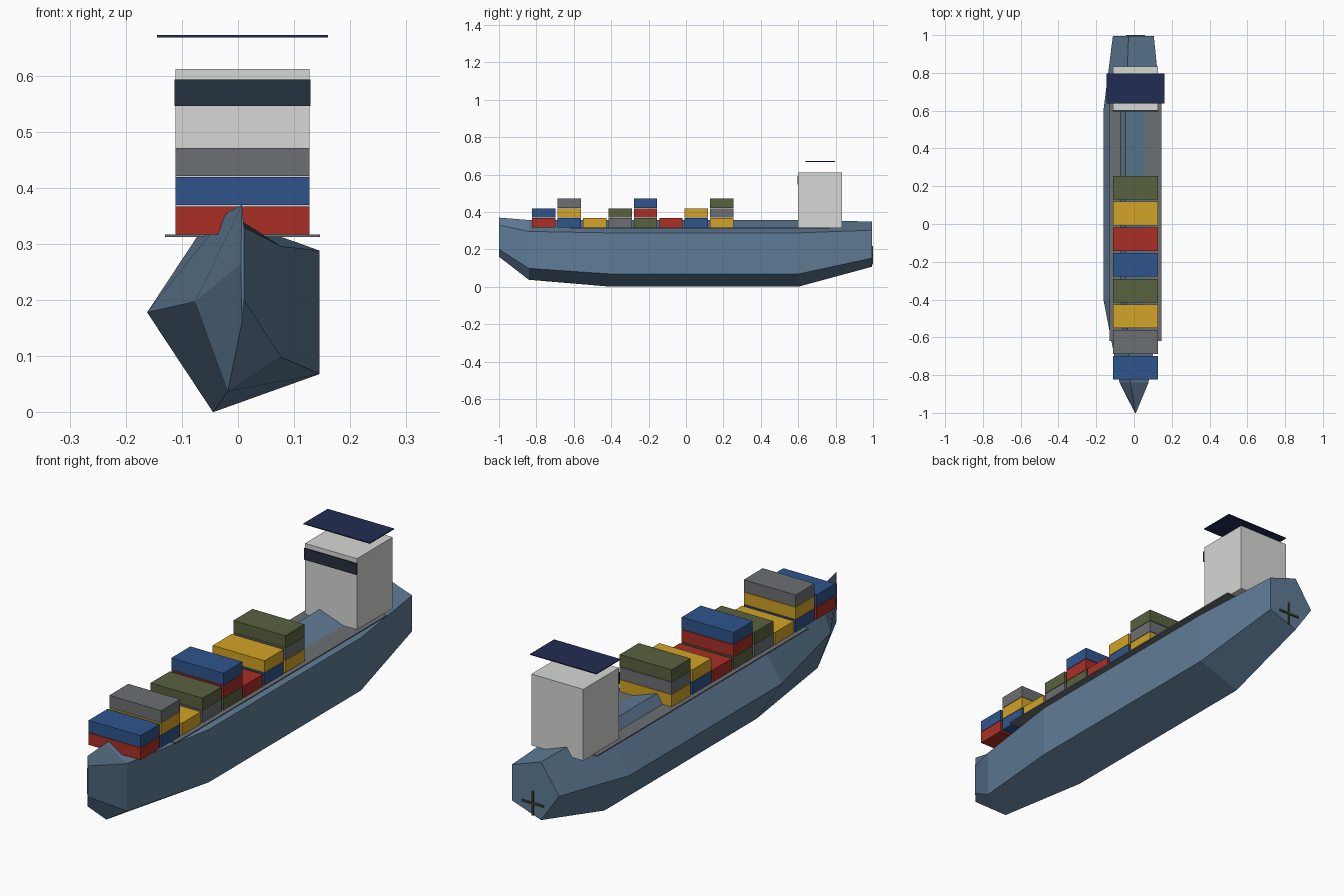
import bpy, bmesh, math

cube = bpy.data.objects.get("Cube")
if cube:
    bpy.data.objects.remove(cube, do_unlink=True)


def material(name, r, g, b):
    """Flat material from 0-255 display values."""
    col = [((c / 255 + 0.055) / 1.055) ** 2.4 for c in (r, g, b)] + [1]
    m = bpy.data.materials.new(name)
    m.use_nodes = True
    m.diffuse_color = col
    bsdf = next(n for n in m.node_tree.nodes if n.type == 'BSDF_PRINCIPLED')
    bsdf.inputs["Base Color"].default_value = col
    return m


hull_blue = material("hull_blue", 95, 124, 150)
steel = material("steel_grey", 108, 112, 114)
white = material("house_white", 214, 216, 213)
glass = material("window_dark", 37, 49, 62)
navy = material("roof_navy", 34, 44, 82)
bronze = material("propeller_bronze", 72, 72, 45)
red = material("container_red", 170, 47, 37)
blue = material("container_blue", 47, 85, 141)
yellow = material("container_yellow", 210, 163, 38)
green = material("container_green", 88, 98, 62)

AXIS = 0.008  # centre line of the ship


def finish(name, bm, mat):
    bmesh.ops.recalc_face_normals(bm, faces=bm.faces)
    mesh = bpy.data.meshes.new(name)
    bm.to_mesh(mesh)
    bm.free()
    mesh.materials.append(mat)
    ob = bpy.data.objects.new(name, mesh)
    bpy.context.collection.objects.link(ob)
    return ob


def box(name, mat, width, y0, y1, z0, z1):
    """Box centred on the ship's centre line."""
    bm = bmesh.new()
    bmesh.ops.create_cube(bm, size=1)
    for v in bm.verts:
        v.co = (AXIS + v.co.x * width,
                (y0 + y1) / 2 + v.co.y * (y1 - y0),
                (z0 + z1) / 2 + v.co.z * (z1 - z0))
    return finish(name, bm, mat)


# Hull: five-sided sections lofted from bow to stern
# (y, centre height, half width, half height)
stations = [
    (-1.0, 0.265, 0.003, 0.110),
    (-0.84, 0.197, 0.085, 0.168),
    (-0.4, 0.178, 0.170, 0.187),
    (0.6, 0.178, 0.170, 0.187),
    (0.995, 0.228, 0.120, 0.127),
]
SIDES = 5
bm = bmesh.new()
rings = []
for y, cz, rx, rz in stations:
    angles = [math.pi + i * math.tau / SIDES for i in range(SIDES)]
    rings.append([bm.verts.new((AXIS + rx * math.cos(a), y, cz + rz * math.sin(a)))
                  for a in angles])
for a, b in zip(rings, rings[1:]):
    for i in range(SIDES):
        j = (i + 1) % SIDES
        bm.faces.new((a[i], a[j], b[j], b[i]))
bm.faces.new(rings[0])
bm.faces.new(rings[-1])
finish("hull", bm, hull_blue)

# Deck plate
box("deck", steel, 0.277, -0.62, 0.77, 0.312, 0.317)

# Container stacks, bow to stern, each listed from the bottom up
stacks = [
    (red, blue), (blue, yellow, steel), (yellow,), (steel, green),
    (green, red, blue), (red,), (blue, yellow), (yellow, steel, green),
]
for i, stack in enumerate(stacks):
    y = -0.823 + i * 0.136
    for level, mat in enumerate(stack):
        z = 0.317 + level * 0.052
        box(f"container_{i + 1}_{level + 1}", mat, 0.239, y, y + 0.125, z, z + 0.05)

# Deckhouse with bridge window band and floating roof
box("deckhouse", white, 0.239, 0.6, 0.835, 0.315, 0.612)
box("bridge_window", glass, 0.243, 0.595, 0.602, 0.546, 0.593)
box("bridge_roof", navy, 0.305, 0.638, 0.796, 0.668, 0.672)

# Propeller: two crossed blades on the stern
box("propeller_blade_vertical", bronze, 0.008, 0.993, 1.0, 0.118, 0.218)
box("propeller_blade_horizontal", bronze, 0.1, 0.993, 1.0, 0.164, 0.172)
